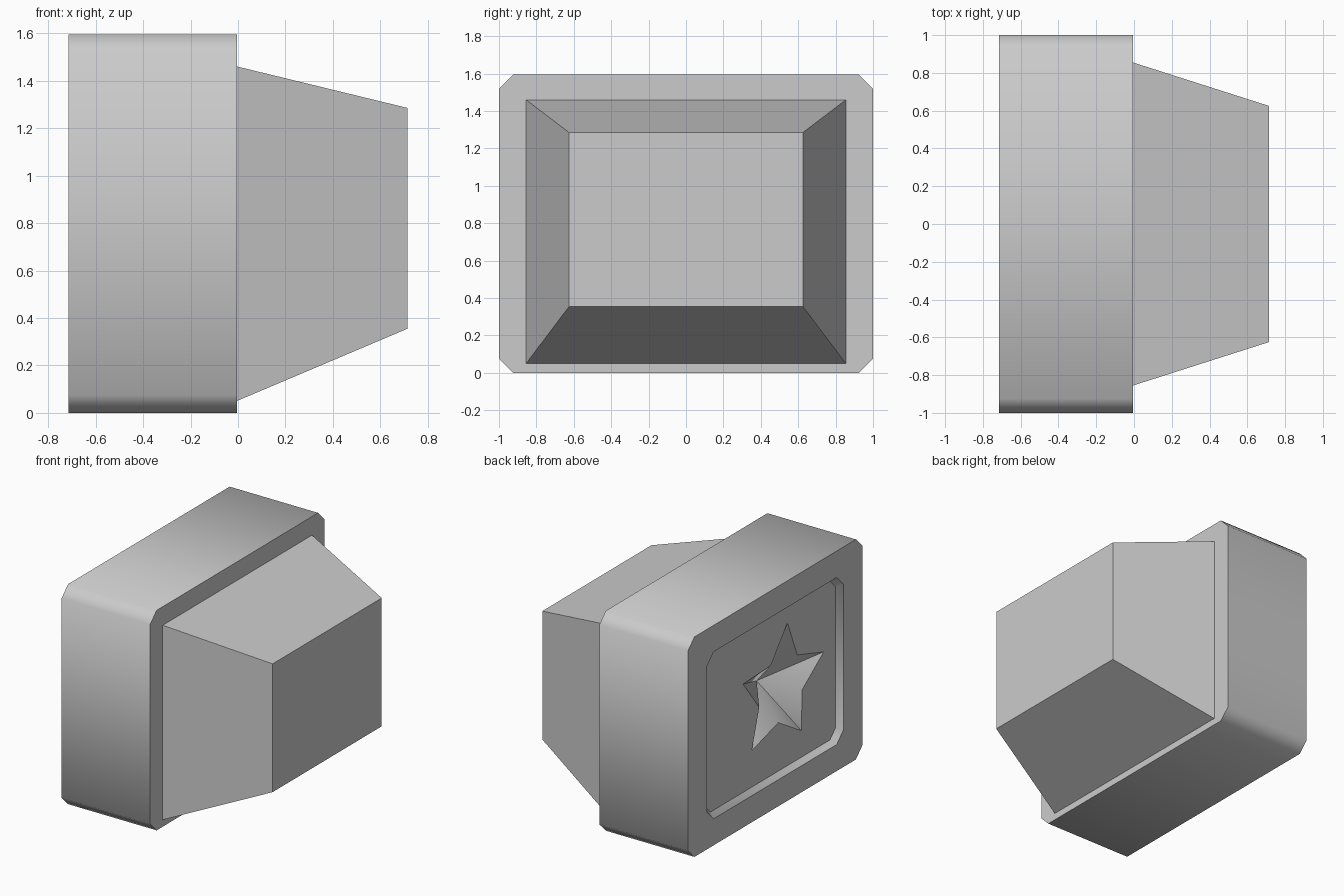
import bpy
import bmesh
from math import cos, sin, radians

cube = bpy.data.objects.get("Cube")
if cube:
    bpy.data.objects.remove(cube, do_unlink=True)

grey = bpy.data.materials.new("plain grey")
grey.use_nodes = True
colour = (0.6, 0.6, 0.6, 1)
grey.diffuse_color = colour
grey.node_tree.nodes["Principled BSDF"].inputs["Base Color"].default_value = colour

BACK, JOIN, FRONT = 0.715, -0.005, -0.715
HEIGHT = 1.595
MID = HEIGHT / 2


def chamfered_ring(bm, x, half_y, half_z, c):
    """Rectangle with cut corners, standing in the plane at x."""
    pts = []
    for sy, sz in ((1, 1), (-1, 1), (-1, -1), (1, -1)):
        a = (sy * half_y, sz * (half_z - c))
        b = (sy * (half_y - c), sz * half_z)
        pts += [a, b] if sy * sz > 0 else [b, a]
    return [bm.verts.new((x, y, MID + z)) for y, z in pts]


def bridge(bm, a, b):
    for i in range(len(a)):
        j = (i + 1) % len(a)
        bm.faces.new((a[i], a[j], b[j], b[i]))


def finish(bm, name, sharp_edges=(), angle=47):
    bmesh.ops.recalc_face_normals(bm, faces=bm.faces[:])
    for f in bm.faces:
        f.smooth = True
    for e in bm.edges:
        e.smooth = e.calc_face_angle(0) < radians(angle)
    for e in sharp_edges:
        e.smooth = False
    mesh = bpy.data.meshes.new(name)
    bm.to_mesh(mesh)
    bm.free()
    mesh.materials.append(grey)
    obj = bpy.data.objects.new(name, mesh)
    bpy.context.collection.objects.link(obj)
    return obj


# Housing: chamfered box, bezel and sloped recess wall
bm = bmesh.new()
recess_x = FRONT + 0.04
rings = [
    chamfered_ring(bm, JOIN, 1.0, MID, 0.075),
    chamfered_ring(bm, FRONT, 1.0, MID, 0.075),
    chamfered_ring(bm, FRONT, 0.78, 0.605, 0.075),
    chamfered_ring(bm, recess_x, 0.75, 0.575, 0.065),
]
bm.faces.new(rings[0])
for a, b in zip(rings, rings[1:]):
    bridge(bm, a, b)

# Star-shaped hollow sunk into the recess floor
star = []
star_y, star_z = -0.13, 0.81
for i in range(10):
    r = 1.0 if i % 2 == 0 else 0.53
    a = radians(82 + 36 * i)
    star.append(bm.verts.new((recess_x, star_y - 0.49 * r * cos(a),
                              star_z + 0.45 * r * sin(a))))
star_edges = [bm.edges.new((star[i], star[(i + 1) % 10])) for i in range(10)]
floor_ring = rings[-1]
floor_edges = [bm.edges.get((floor_ring[i], floor_ring[(i + 1) % 8])) for i in range(8)]
bmesh.ops.triangle_fill(bm, use_beauty=True, use_dissolve=False,
                        edges=floor_edges + star_edges, normal=(-1, 0, 0))
deep = bm.verts.new((recess_x + 0.2, star_y, star_z))
for i in range(10):
    bm.faces.new((star[i], star[(i + 1) % 10], deep))
finish(bm, "screen_housing", star_edges + floor_edges)

# Tapered rear casing
bm = bmesh.new()
ends = []
for x, half_y, low, high in ((JOIN, 0.855, 0.05, 1.46), (BACK, 0.625, 0.355, 1.285)):
    ends.append([bm.verts.new((x, y, z)) for y, z in (
        (half_y, high), (-half_y, high), (-half_y, low), (half_y, low))])
bridge(bm, *ends)
for end in ends:
    bm.faces.new(end)
finish(bm, "rear_casing", angle=5)
